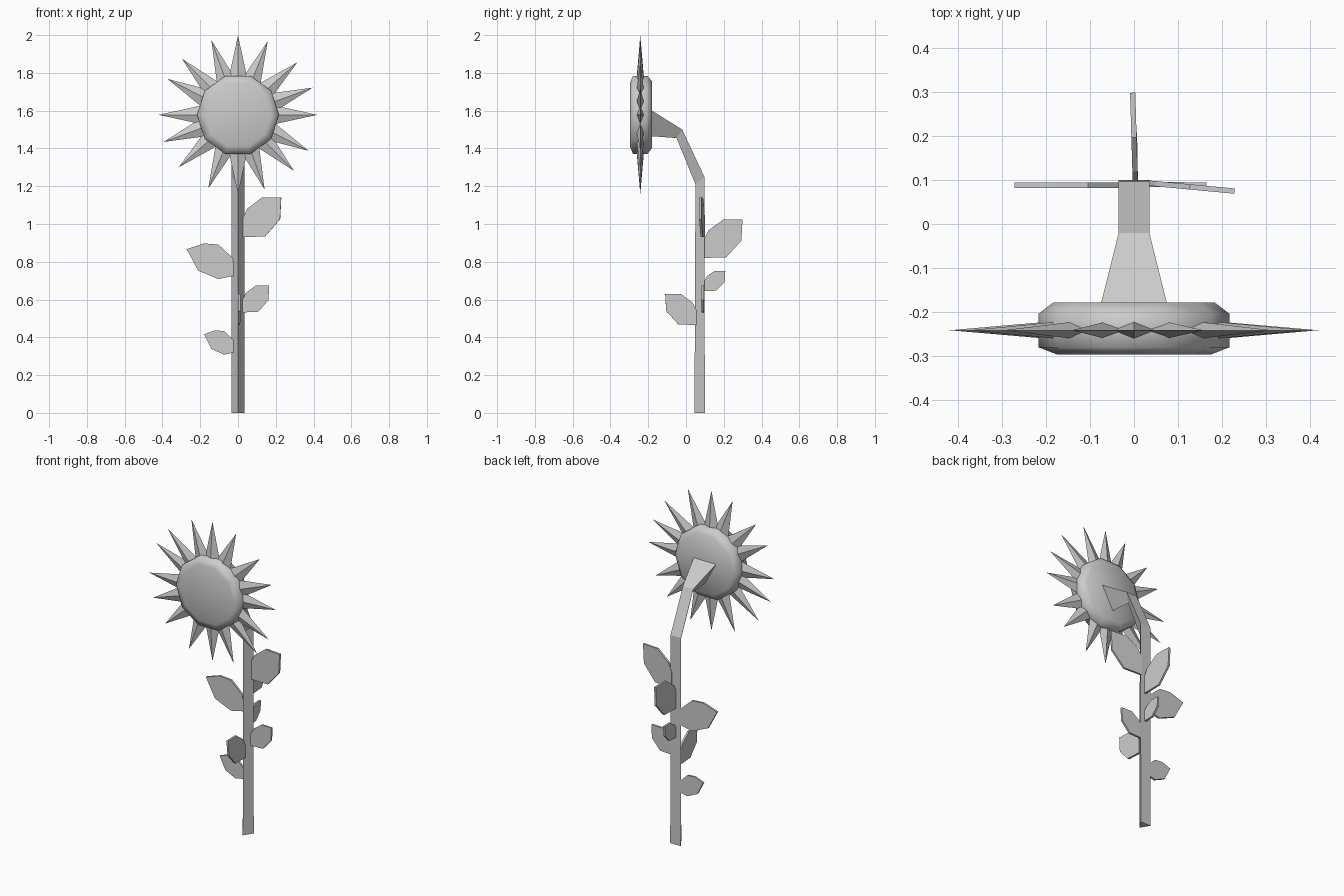
import bpy, bmesh, math
from mathutils import Vector, Matrix

if "Cube" in bpy.data.objects:
    bpy.data.objects.remove(bpy.data.objects["Cube"])


def finish(bm, name, smooth=False):
    bmesh.ops.recalc_face_normals(bm, faces=bm.faces)
    me = bpy.data.meshes.new(name)
    bm.to_mesh(me)
    bm.free()
    for p in me.polygons:
        p.use_smooth = smooth
    ob = bpy.data.objects.new(name, me)
    bpy.context.collection.objects.link(ob)
    return ob


def loft(bm, rings):
    """Skin a list of equal-length rings and cap both ends."""
    vs = [[bm.verts.new(p) for p in r] for r in rings]
    n = len(rings[0])
    for a, b in zip(vs, vs[1:]):
        for i in range(n):
            j = (i + 1) % n
            bm.faces.new((a[i], a[j], b[j], b[i]))
    bm.faces.new(vs[0])
    bm.faces.new(vs[-1])


# Stem: triangular section, flat at the back, flaring into the flower head
# (half width, back y, back z, front ridge y, front ridge z)
sections = [(0.035, 0.10, 0, 0.045, 0), (0.035, 0.097, 1.25, 0.05, 1.21),
            (0.035, -0.02, 1.50, -0.05, 1.455), (0.076, -0.185, 1.603, -0.185, 1.465)]
bm = bmesh.new()
loft(bm, [[(-w, by, bz), (w, by, bz), (0, fy, fz)] for w, by, bz, fy, fz in sections])
finish(bm, "stem")

# Flower head: ten-sided chamfered disc
CZ, CY = 1.578, -0.242
bm = bmesh.new()
loft(bm, [[(r * math.cos(math.radians(36 * i)), y, CZ + r * math.sin(math.radians(36 * i)))
           for i in range(10)]
          for r, y in ((0.176, -0.297), (0.217, -0.281), (0.217, -0.204), (0.184, -0.179))])
finish(bm, "flower_head", True)

# Petals: thin four-sided spikes, repeated by a half turn
bm = bmesh.new()
for half in (0, 180):
    for deg in (0, 20, 41.5, 68, 90, 109.6, 135, 153):
        rot = Matrix.Rotation(-math.radians(deg + half), 3, 'Y')
        c = Vector((0, CY, CZ))
        base = [(0.2, 0, 0.048), (0.2, -0.019, 0), (0.2, 0, -0.048), (0.2, 0.019, 0)]
        vs = [bm.verts.new(c + rot @ Vector(p)) for p in base]
        tip = bm.verts.new(c + rot @ Vector((0.42, 0, 0)))
        bm.faces.new(vs)
        for i in range(4):
            bm.faces.new((vs[i], vs[(i + 1) % 4], tip))
finish(bm, "petals")

# Leaves: thin plates, outline fitted between stem point, tip point and height range
BROAD = [(0, 0), (.58, .02), (.97, .45), (1, 1), (.5, 1), (.12, .72), (0, .48)]
LONG = [(0, .1), (.34, 0), (.76, .24), (1, .84), (.64, 1), (.34, .97), (.04, .6)]


def leaf(name, outline, start, end, z0, z1, thick=0.012):
    a, b = Vector((*start, 0)), Vector((*end, 0))
    n = (b - a).cross(Vector((0, 0, 1))).normalized() * thick / 2
    pts = [a.lerp(b, u) + Vector((0, 0, z0 + v * (z1 - z0))) for u, v in outline]
    bm = bmesh.new()
    loft(bm, [[p - n for p in pts], [p + n for p in pts]])
    finish(bm, name)


leaf("leaf_right_upper", BROAD, (0.025, 0.094), (0.229, 0.075), 0.93, 1.14)
leaf("leaf_right_lower", BROAD, (0.025, 0.091), (0.165, 0.088), 0.532, 0.675)
leaf("leaf_left_upper", LONG, (-0.018, 0.088), (-0.272, 0.088), 0.708, 0.897)
leaf("leaf_left_lower", LONG, (-0.018, 0.088), (-0.18, 0.088), 0.308, 0.437)
leaf("leaf_back_upper", BROAD, (0.003, 0.095), (-0.003, 0.299), 0.82, 1.023)
leaf("leaf_back_lower", BROAD, (0.003, 0.095), (0.001, 0.208), 0.645, 0.752)
leaf("leaf_front", BROAD, (0.004, 0.055), (0.007, -0.11), 0.465, 0.63)
